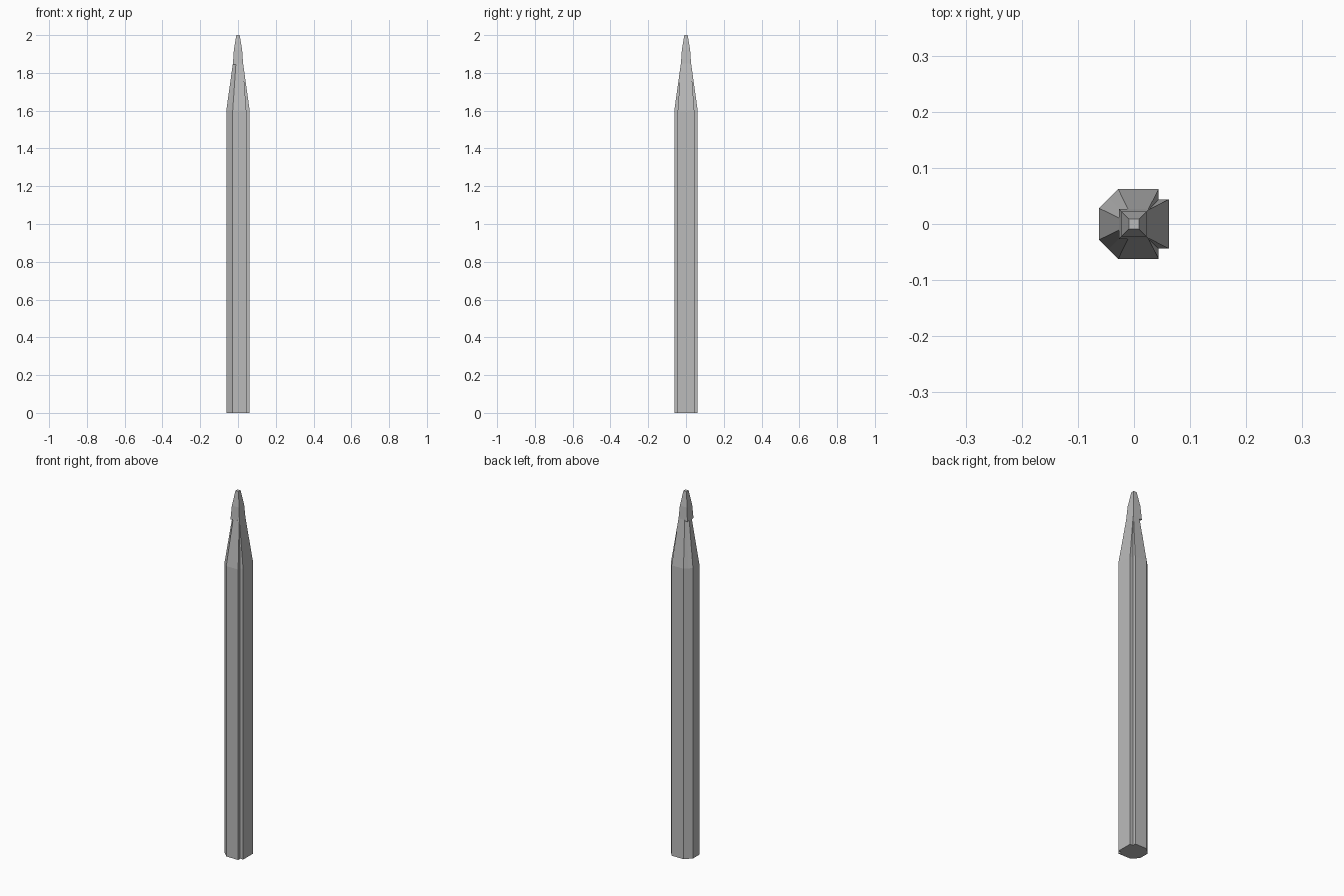
import bpy
import bmesh

if "Cube" in bpy.data.objects:
    bpy.data.objects.remove(bpy.data.objects["Cube"], do_unlink=True)

steel = bpy.data.materials.new("grey_steel")
steel.use_nodes = True
steel.diffuse_color = (0.5, 0.5, 0.5, 1)
steel.node_tree.nodes["Principled BSDF"].inputs["Base Color"].default_value = (0.5, 0.5, 0.5, 1)


def mirrored(half):
    """Complete a half outline by reflecting it across y = 0."""
    return half + [(x, -y) for x, y in reversed(half)]


def square(r):
    return [(-r, r), (r, r), (r, -r), (-r, -r)]


def loft(name, sections):
    """Join outlines stacked at given heights into a closed, flat-shaded solid."""
    bm = bmesh.new()
    rings = [[bm.verts.new((x, y, z)) for x, y in outline] for z, outline in sections]
    for low, high in zip(rings, rings[1:]):
        for i in range(len(low)):
            j = (i + 1) % len(low)
            bm.faces.new((low[i], low[j], high[j], high[i]))
    bm.faces.new(rings[0])
    bm.faces.new(rings[-1])
    bmesh.ops.recalc_face_normals(bm, faces=bm.faces)
    mesh = bpy.data.meshes.new(name)
    bm.to_mesh(mesh)
    bm.free()
    mesh.materials.append(steel)
    obj = bpy.data.objects.new(name, mesh)
    bpy.context.collection.objects.link(obj)
    return obj


# Shaft: chamfered on the -x corners, notched on the +x corners
shaft = mirrored([(-0.062, 0.028), (-0.045, 0.045), (-0.028, 0.062),
                  (0.044, 0.062), (0.044, 0.044), (0.062, 0.044)])

# Neck: chamfers sink into grooves while the notches close up
neck = mirrored([(-0.027, 0.011), (-0.018, 0.018), (-0.011, 0.027),
                 (0.026, 0.027), (0.025, 0.025), (0.027, 0.026)])

loft("fluted_shaft", [(0, shaft), (1.6, shaft), (1.85, neck)])

# Four-sided point
loft("square_tip", [(1.845, square(0.027)), (1.92, square(0.022)), (2.0, square(0.009))])
